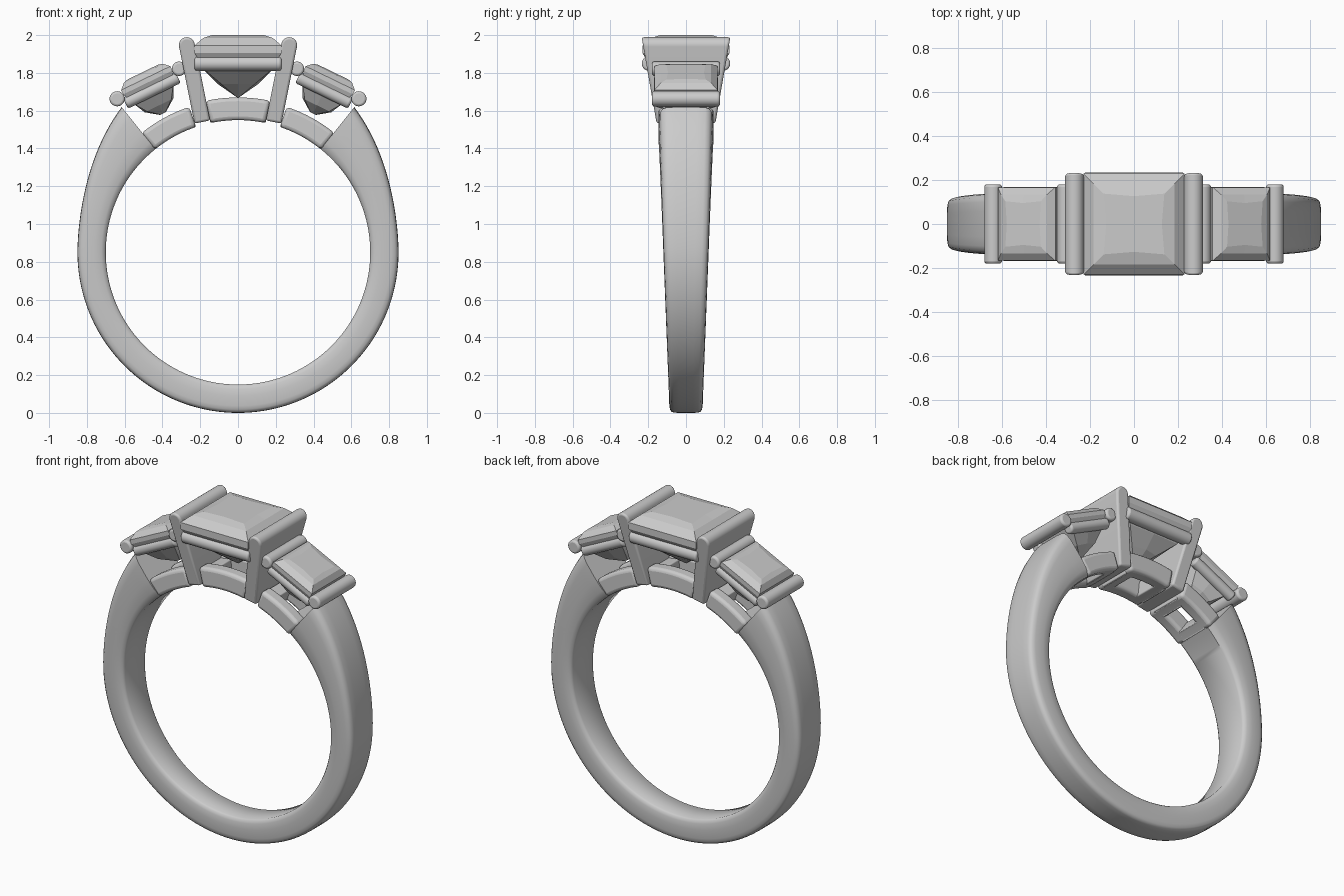
import bpy, bmesh, math
from mathutils import Matrix, Vector

if "Cube" in bpy.data.objects:
    bpy.data.objects.remove(bpy.data.objects["Cube"])

CZ = 0.85      # height of the finger-hole centre
R_IN = 0.70    # finger-hole radius


def finish(name, bm, matrix=Matrix(), smooth=True, bevel=0.0):
    bmesh.ops.recalc_face_normals(bm, faces=bm.faces)
    me = bpy.data.meshes.new(name)
    bm.to_mesh(me)
    bm.free()
    ob = bpy.data.objects.new(name, me)
    bpy.context.collection.objects.link(ob)
    ob.matrix_world = matrix
    if bevel:
        b = ob.modifiers.new("soft_edges", 'BEVEL')
        b.width, b.segments = bevel, 3
        b.limit_method, b.angle_limit = 'ANGLE', math.radians(40)
    if smooth:
        bpy.ops.object.select_all(action='DESELECT')
        ob.select_set(True)
        bpy.context.view_layer.objects.active = ob
        bpy.ops.object.shade_smooth_by_angle(angle=math.radians(40))
    return ob


def loft(name, rings, **kw):
    """Skin a list of equal-length point rings and cap both ends."""
    bm = bmesh.new()
    vs = [[bm.verts.new(p) for p in ring] for ring in rings]
    n = len(vs[0])
    for a, b in zip(vs, vs[1:]):
        for i in range(n):
            j = (i + 1) % n
            bm.faces.new((a[i], a[j], b[j], b[i]))
    bm.faces.new(vs[0])
    bm.faces.new(vs[-1])
    return finish(name, bm, **kw)


def polar(deg, r, y):
    a = math.radians(deg)
    return (r * math.cos(a), y, CZ + r * math.sin(a))


def arc_block(name, a0, a1, r0, r1, y0, y1, bevel=0.02):
    steps = 10
    rings = []
    for i in range(steps + 1):
        a = a0 + (a1 - a0) * i / steps
        rings.append([polar(a, r, y) for r, y in ((r0, y0), (r1, y0), (r1, y1), (r0, y1))])
    return loft(name, rings, bevel=bevel)


def bar(name, centre, axis, length, radius, matrix=Matrix()):
    """Round rod along 'X' or 'Y'."""
    bm = bmesh.new()
    bmesh.ops.create_cone(bm, cap_ends=True, segments=28, radius1=radius, radius2=radius, depth=length)
    rot = Matrix.Rotation(math.pi / 2, 4, 'Y' if axis == 'X' else 'X')
    bm.transform(Matrix.Translation(centre) @ rot)
    return finish(name, bm, matrix=matrix, bevel=0.012)


def princess_stone(name, hx, hy, levels, matrix=Matrix()):
    """Square faceted gem: levels are (z, corner scale, side-middle scale)."""
    rings = []
    for z, c, m in levels:
        rings.append([(hx * x * k, hy * y * k, z) for x, y, k in
                      ((1, 1, c), (0, 1, m), (-1, 1, c), (-1, 0, m),
                       (-1, -1, c), (0, -1, m), (1, -1, c), (1, 0, m))])
    return loft(name, rings, matrix=matrix, smooth=False)


# Shank: tapering open band
half = [(0, 0.80), (0.05, 0.90), (0.16, 0.97), (0.4, 1.0), (0.75, 0.98),
        (0.88, 0.94), (0.96, 0.85), (0.99, 0.70), (1.0, 0.4)]
section = half + [(t, -w) for t, w in reversed(half)]
END = 51.3
rings = []
for i in range(121):
    a = END - (180 + 2 * END) * i / 120
    up = max(0, (math.sin(math.radians(a)) - 0.0) / math.sin(math.radians(END)))
    r_out = 0.847 + 0.138 * up ** 2.3
    z_out = CZ + r_out * math.sin(math.radians(a))
    w = 0.09 + 0.056 * min(1, z_out / 1.6)
    rings.append([polar(a, R_IN + (r_out + 0.003 * (1 - up) - R_IN) * t, w * y) for t, y in section])
loft("shank", rings)

# Curved openwork gallery frames under the three stones
for name, a0, a1, r1 in (("centre", 78, 102, 0.82), ("right", 51, 71.5, 0.812), ("left", 108.5, 129, 0.812)):
    for side, y0, y1 in (("front", -0.145, -0.06), ("back", 0.06, 0.145)):
        arc_block(f"{name}_gallery_{side}", a0, a1, R_IN, r1, y0, y1)
    arc_block(f"{name}_gallery_end_a", a0, a0 + 5.5, R_IN, r1 - 0.02, -0.1, 0.1, 0.008)
    arc_block(f"{name}_gallery_end_b", a1 - 5.5, a1, R_IN, r1 - 0.02, -0.1, 0.1, 0.008)

# Centre stone
princess_stone("centre_stone", 0.23, 0.23, [
    (2.0, 0.60, 0.55), (1.985, 0.80, 0.80), (1.945, 1, 1), (1.905, 1, 1),
    (1.81, 0.74, 0.76), (1.74, 0.38, 0.46), (1.67, 0.02, 0.02)])
for name, y in (("front", -0.195), ("back", 0.195)):
    bar(f"centre_rail_{name}", (0, y, 1.85), 'X', 0.46, 0.039)

for side, s in (("right", 1), ("left", -1)):
    # Leaning channel wall with rounded top beside the centre stone
    lo, hi = Vector((0.189, 1.54)), Vector((0.271, 1.947))
    d = (hi - lo).normalized()
    n = Vector((d.y, -d.x))
    prof = [lo - n * 0.042, lo + n * 0.042]
    for k in range(13):
        t = math.pi * k / 12
        prof.append(hi + n * 0.042 * math.cos(t) + d * 0.042 * math.sin(t))
    rings = [[(s * p.x, e * (0.155 + 0.08 * (p.y - 1.53) / 0.46), p.y) for p in prof] for e in (-1, 1)]
    loft(f"{side}_channel_wall", rings, bevel=0.012)

    # Tilted side stone with its rails and end bars
    tilt = Matrix.Translation((s * 0.475, 0, 1.745)) @ Matrix.Rotation(s * math.radians(25.9), 4, 'Y')
    princess_stone(f"{side}_stone", 0.145, 0.167, [
        (0.066, 0.62, 0.57), (0.058, 0.80, 0.80), (0.03, 1, 1), (0.005, 1, 1),
        (-0.06, 0.82, 0.82), (-0.13, 0.50, 0.58), (-0.178, 0.10, 0.12)], tilt)
    for name, y in (("front", -0.137), ("back", 0.137)):
        bar(f"{side}_stone_rail_{name}", (0, y, -0.042), 'X', 0.31, 0.032, tilt)
    bar(f"{side}_outer_bar", (s * 0.64, 0, 1.663), 'Y', 0.36, 0.04)
    bar(f"{side}_inner_bar", (s * 0.312, 0, 1.822), 'Y', 0.36, 0.038)
